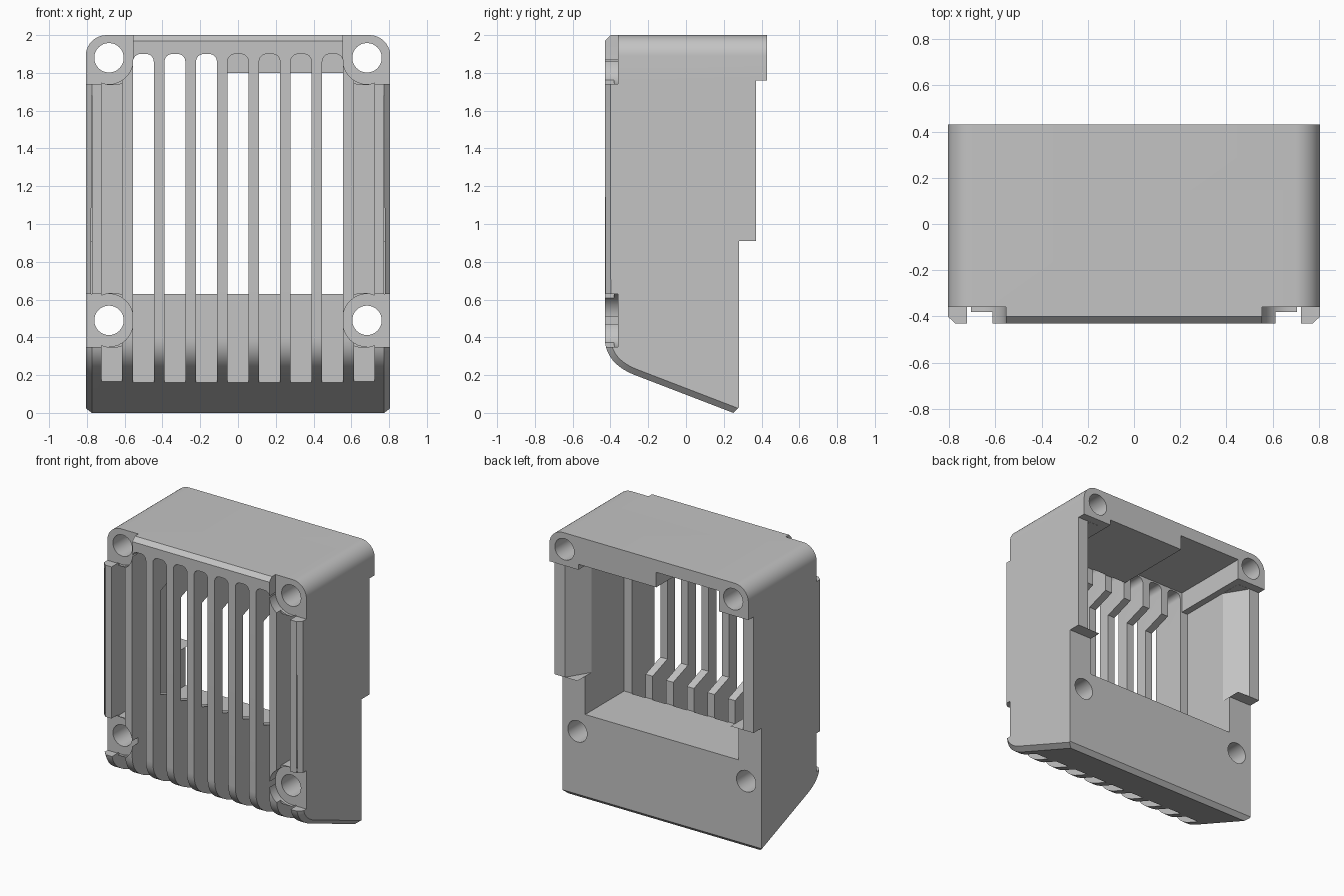
import bpy, bmesh, math
from mathutils import Vector

if "Cube" in bpy.data.objects:
    bpy.data.objects.remove(bpy.data.objects["Cube"])

W = 0.806      # half width
FRONT = -0.43  # front plane
SEAT = -0.36   # screw seat plane

grey = bpy.data.materials.new("plain_grey")
grey.use_nodes = True
COLOR = (0.55, 0.55, 0.55, 1)
grey.diffuse_color = COLOR
grey.node_tree.nodes["Principled BSDF"].inputs["Base Color"].default_value = COLOR


def prism(name, pts, axis, a, b, edit=None):
    """Extrude a 2D outline along an axis from a to b."""
    place = {"x": lambda p, t: (t, p[0], p[1]),
             "y": lambda p, t: (p[0], t, p[1]),
             "z": lambda p, t: (p[0], p[1], t)}[axis]
    bm = bmesh.new()
    lo = [bm.verts.new(place(p, a)) for p in pts]
    hi = [bm.verts.new(place(p, b)) for p in pts]
    n = len(pts)
    bm.faces.new(lo)
    bm.faces.new(hi[::-1])
    for i in range(n):
        j = (i + 1) % n
        bm.faces.new((lo[j], lo[i], hi[i], hi[j]))
    bmesh.ops.recalc_face_normals(bm, faces=bm.faces)
    if edit:
        edit(bm)
    me = bpy.data.meshes.new(name)
    bm.to_mesh(me)
    bm.free()
    me.materials.append(grey)
    ob = bpy.data.objects.new(name, me)
    bpy.context.collection.objects.link(ob)
    return ob


def arc(cx, cz, r, a0, a1, n=8):
    return [(cx + r * math.cos(math.radians(a0 + (a1 - a0) * i / n)),
             cz + r * math.sin(math.radians(a0 + (a1 - a0) * i / n)))
            for i in range(n + 1)]


def rounded(x0, x1, z0, z1, r):
    return (arc(x1 - r, z1 - r, r, 0, 90) + arc(x0 + r, z1 - r, r, 90, 180)
            + arc(x0 + r, z0 + r, r, 180, 270) + arc(x1 - r, z0 + r, r, 270, 360))


def rect(x0, x1, z0, z1):
    return [(x0, z0), (x1, z0), (x1, z1), (x0, z1)]


def mirror(pts, s):
    return [(s * p[0], p[1]) for p in pts]


def combine(tool, op="DIFFERENCE"):
    mod = body.modifiers.new("combine", "BOOLEAN")
    mod.operation = op
    mod.solver = "EXACT"
    mod.object = tool
    bpy.context.view_layer.objects.active = body
    bpy.ops.object.modifier_apply(modifier=mod.name)
    bpy.data.objects.remove(tool)


def cut(pts, axis, a, b):
    combine(prism("cutter", pts, axis, a, b))


# Outer shell: side profile with a curved, sloping underside
p0, p1, p2 = Vector((FRONT, 0.40)), Vector((FRONT, 0.262)), Vector((-0.27, 0.20))
curve = [tuple(p0 * (1 - t) ** 2 + p1 * 2 * t * (1 - t) + p2 * t * t)
         for t in (i / 10 for i in range(11))]
profile = [(-0.40, 2), (FRONT, 1.97)] + curve + [
    (0.25, 0), (0.28, 0.03), (0.28, 0.91), (0.37, 0.91),
    (0.37, 1.76), (0.43, 1.76), (0.43, 2)]
chain = profile[1:len(curve) + 3]


def chamfer_sides(bm):
    """Chamfer the side edges of the front and sloping faces."""
    def on_chain(v):
        return any(abs(v.co.y - y) + abs(v.co.z - z) < 1e-4 for y, z in chain)
    edges = [e for e in bm.edges
             if abs(e.verts[0].co.x - e.verts[1].co.x) < 1e-4
             and all(on_chain(v) for v in e.verts)]
    bmesh.ops.bevel(bm, geom=edges, offset=0.032, segments=1,
                    affect="EDGES", profile=0.5)


body = prism("vented_housing", profile, "x", -W, W, chamfer_sides)
bpy.context.view_layer.objects.active = body
body.select_set(True)

# Rounded top corners
corner = arc(W - 0.11, 1.89, 0.11, 0, 90, 10) + [
    (W - 0.11, 2.1), (W + 0.1, 2.1), (W + 0.1, 1.89)]
for s in (-1, 1):
    cut(mirror(corner, s), "y", -0.6, 0.6)

# Blind outer grooves
PITCH, HALF = 0.167, 0.055
for s in (-1, 1):
    c = s * 4 * PITCH
    cut(rounded(c - HALF, c + HALF, -0.1, 1.90, 0.04), "y", -0.6, -0.18)

# Screw pads and their recessed seats
for s in (-1, 1):
    for z0, z1, top in ((0.35, 0.63, 0.63), (1.74, 1.97, 2.2)):
        pad = rounded(0.56, 0.77, z0 - 0.004, z1 + 0.004, 0.09)
        combine(prism("pad", mirror(pad, s), "y", SEAT - 0.02, -0.14), "UNION")
        seat = rounded(0.555, 1.1, z0, top, 0.13)
        cut(mirror(seat, s), "y", -0.6, SEAT)

# Rear cavity, with a stepped ceiling
cut(rect(-0.62, 0.62, 0.63, 1.76), "y", -0.17, 0.6)
cut(rect(-0.57, 0.57, 0.9, 1.80), "y", -0.17, 0.6)
cut(rect(-0.57, -0.06, 0.9, 1.91), "y", -0.17, 0.6)

# Pocket that thins the bars, with sloped ends
pocket = [(-0.12, 0.80), (-0.17, 0.80), (-0.34, 0.86),
          (-0.34, 1.62), (-0.17, 1.68), (-0.12, 1.68)]
cut(pocket, "x", -0.556, 0.556)

# Vent slots
for i in range(-3, 4):
    c = i * PITCH
    cut(rounded(c - HALF, c + HALF, -0.1, 1.90, 0.04), "y", -0.6, -0.165)

# Sloped rear edges of the side walls
flare = [(0.72, 0.37), (0.61, 0.19), (0.55, 0.19), (0.55, 0.5), (0.72, 0.5)]
for s in (-1, 1):
    cut(mirror(flare, s), "z", 0.91, 1.759)

# Screw holes
for s in (-1, 1):
    for z in (0.49, 1.88):
        cut(arc(s * 0.683, z, 0.078, 0, 348.75, 31), "y", -0.6, 0.6)

bpy.ops.object.select_all(action="DESELECT")
body.select_set(True)
bpy.context.view_layer.objects.active = body
bpy.ops.object.shade_smooth_by_angle(angle=math.radians(25))
